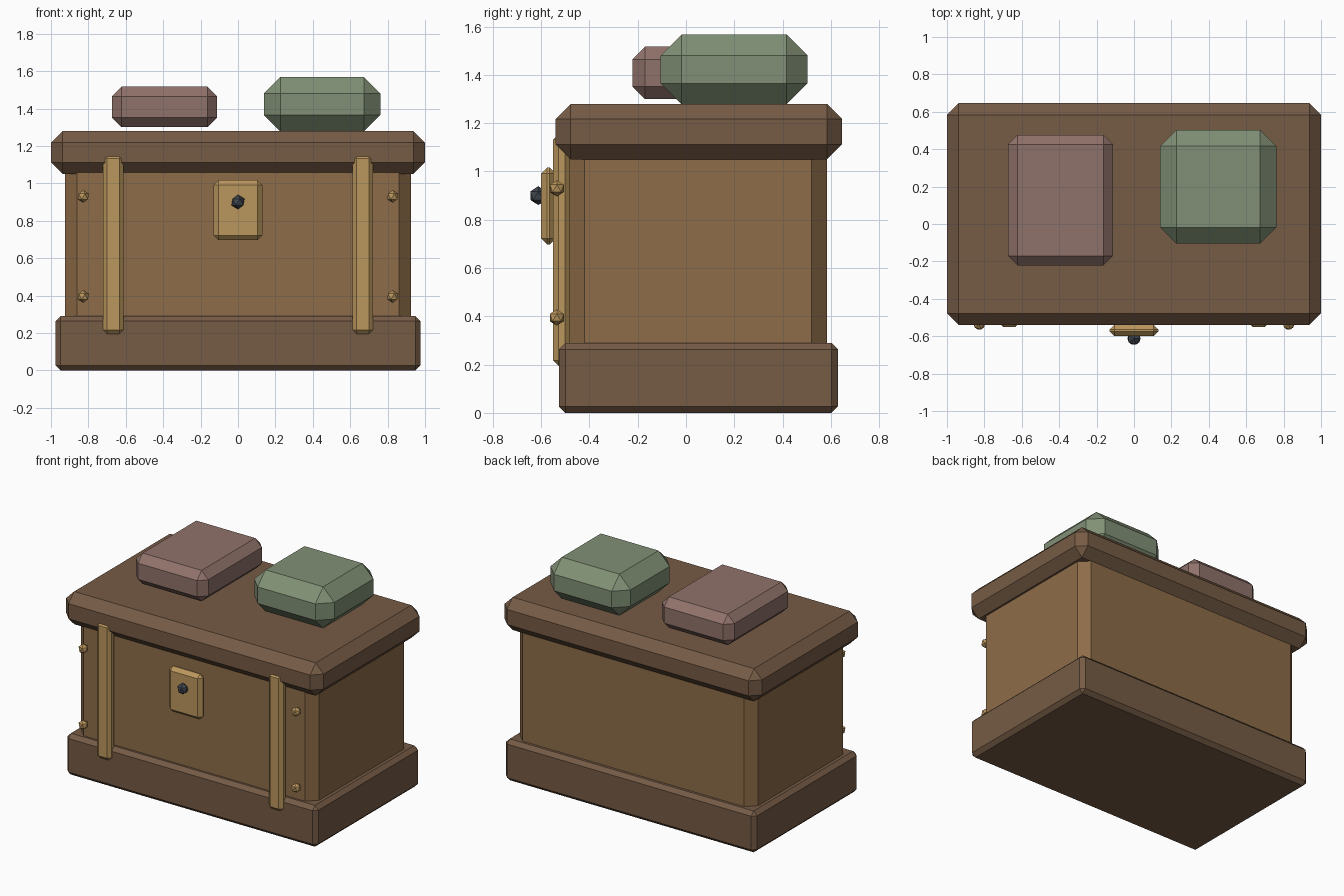
import bpy

if "Cube" in bpy.data.objects:
    bpy.data.objects.remove(bpy.data.objects["Cube"])


def material(name, r, g, b):
    m = bpy.data.materials.new(name)
    m.diffuse_color = (r, g, b, 1)
    m.use_nodes = True
    m.node_tree.nodes["Principled BSDF"].inputs["Base Color"].default_value = m.diffuse_color
    return m


wood = material("wood", 0.27, 0.15, 0.065)
dark_wood = material("dark_wood", 0.18, 0.105, 0.06)
brass = material("brass", 0.50, 0.31, 0.11)
iron = material("iron", 0.05, 0.06, 0.075)
rose = material("rose_cloth", 0.28, 0.17, 0.145)
sage = material("sage_cloth", 0.22, 0.28, 0.18)


def box(name, x, y, z, bevel, mat):
    """Chamfered box from (min, max) pairs on each axis."""
    spans = (x, y, z)
    bpy.ops.mesh.primitive_cube_add(size=1, location=[(a + b) / 2 for a, b in spans])
    o = bpy.context.object
    o.name = name
    o.scale = [b - a for a, b in spans]
    bpy.ops.object.transform_apply(location=False, rotation=False, scale=True)
    mod = o.modifiers.new("chamfer", 'BEVEL')
    mod.width = bevel
    mod.segments = 1
    o.data.materials.append(mat)
    return o


def stud(name, location, radius, mat):
    """Faceted round stud."""
    bpy.ops.mesh.primitive_ico_sphere_add(subdivisions=1, radius=radius, location=location)
    o = bpy.context.object
    o.name = name
    o.data.materials.append(mat)


# Chest: plinth, body, lid
box("base", (-0.975, 0.975), (-0.527, 0.63), (0, 0.29), 0.027, dark_wood)
box("body", (-0.925, 0.925), (-0.485, 0.585), (0.2, 1.14), 0.065, wood)
box("lid", (-1, 1), (-0.54, 0.646), (1.05, 1.28), 0.062, dark_wood)

# Straps and studs, mirrored left and right
for side, s in (("left", -1), ("right", 1)):
    box(side + "_strap", (s * 0.667 - 0.055, s * 0.667 + 0.055),
        (-0.55, -0.48), (0.195, 1.155), 0.022, brass)
    for level, z in (("lower", 0.395), ("upper", 0.93)):
        stud(f"{side}_{level}_stud", (s * 0.827, -0.535, z), 0.034, brass)

# Lock
box("lock_plate", (-0.13, 0.13), (-0.60, -0.54), (0.697, 1.017), 0.025, brass)
stud("lock_knob", (0, -0.612, 0.9), 0.039, iron)

# Cushions on the lid
box("rose_cushion", (-0.674, -0.112), (-0.222, 0.477), (1.30, 1.517), 0.052, rose)
box("sage_cushion", (0.139, 0.761), (-0.105, 0.503), (1.278, 1.568), 0.087, sage)
